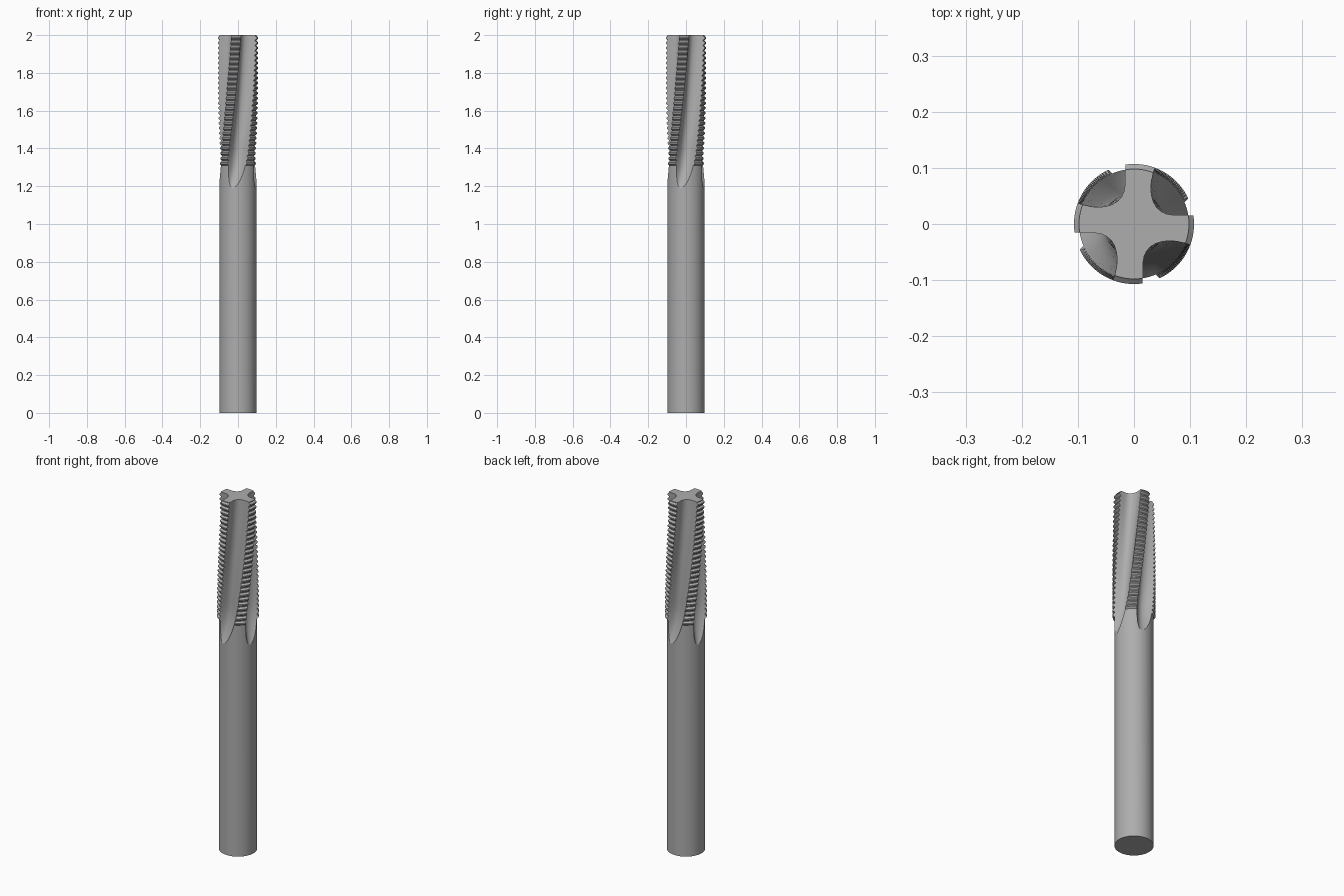
import bpy, bmesh, math
from mathutils import Vector, Matrix

if "Cube" in bpy.data.objects:
    bpy.data.objects.remove(bpy.data.objects["Cube"])

R_SHANK, R_CREST = 0.098, 0.107
TOP, THREAD_START, TEETH = 2.0, 1.31, 26
RUNOUT_Z, WHEEL = 1.395, 0.46     # where flutes begin to rise, and the arc radius


def twist(z):
    """Flute rotation at height z, steepening toward the shank."""
    d = TOP - z
    return -math.radians(42 * d + 30 * d * d)


def loft(bm, rings):
    """Skin a list of closed rings and cap both ends."""
    rows = [[bm.verts.new(p) for p in ring] for ring in rings]
    n = len(rows[0])
    for a, b in zip(rows, rows[1:]):
        for i in range(n):
            j = (i + 1) % n
            bm.faces.new((a[i], a[j], b[j], b[i]))
    bm.faces.new(rows[0][::-1])
    bm.faces.new(rows[-1])


def make_object(name, bm):
    bmesh.ops.recalc_face_normals(bm, faces=bm.faces)
    mesh = bpy.data.meshes.new(name)
    bm.to_mesh(mesh)
    bm.free()
    ob = bpy.data.objects.new(name, mesh)
    bpy.context.collection.objects.link(ob)
    return ob


# Body: plain shank, then a stack of ring-shaped thread teeth
pitch = (TOP - THREAD_START) / TEETH
profile = [(R_SHANK, 0), (R_SHANK, THREAD_START)]
for t in range(TEETH):
    z = THREAD_START + t * pitch
    profile += [(R_CREST, z + 0.30 * pitch), (R_CREST, z + 0.55 * pitch),
                (R_SHANK, z + 0.85 * pitch), (R_SHANK, z + pitch)]
SEG = 96
bm = bmesh.new()
loft(bm, [[(r * math.cos(2 * math.pi * i / SEG), r * math.sin(2 * math.pi * i / SEG), z)
           for i in range(SEG)] for r, z in profile])
body = make_object("thread_mill_body", bm)

# Flute cutters: one cross-section swept up a helix, lifting outward at the lower end
flute = [(0.13, 0.016), (0.08, 0.016), (0.068, 0.0163), (0.058, 0.018), (0.049, 0.022),
         (0.041, 0.0285), (0.035, 0.038), (0.0315, 0.050), (0.030, 0.060),
         (0.0308, 0.075), (0.035, 0.095), (0.045, 0.13), (0.13, 0.13)]
bm = bmesh.new()
STEPS = 56
for k in range(4):
    rings = []
    for s in range(STEPS + 1):
        z = 1.15 + (2.03 - 1.15) * s / STEPS
        d = max(0.0, RUNOUT_Z - z)
        lift = WHEEL - math.sqrt(WHEEL ** 2 - d ** 2)
        side = math.radians(38)   # lift direction leans to one wall of the flute
        dx, dy = lift * math.cos(side), lift * math.sin(side)
        rot = Matrix.Rotation(k * math.pi / 2 + twist(z), 3, 'Z')
        rings.append([rot @ Vector((x + dx, y + dy, z)) for x, y in flute])
    loft(bm, rings)
cutter = make_object("flute_cutter", bm)
cutter.hide_render = True

# Cut the flutes and shade
mod = body.modifiers.new("flutes", 'BOOLEAN')
mod.operation, mod.solver, mod.object = 'DIFFERENCE', 'EXACT', cutter
mod.use_self = True
bpy.context.view_layer.objects.active = body
body.select_set(True)
cutter.select_set(False)
bpy.ops.object.modifier_apply(modifier=mod.name)
bpy.data.objects.remove(cutter)
bpy.ops.object.shade_smooth_by_angle(angle=math.radians(25))

# Dark carbide grey
mat = bpy.data.materials.new("dark_grey")
mat.diffuse_color = (0.42, 0.42, 0.42, 1)
mat.use_nodes = True
mat.node_tree.nodes["Principled BSDF"].inputs["Base Color"].default_value = mat.diffuse_color
body.data.materials.clear()
body.data.materials.append(mat)
